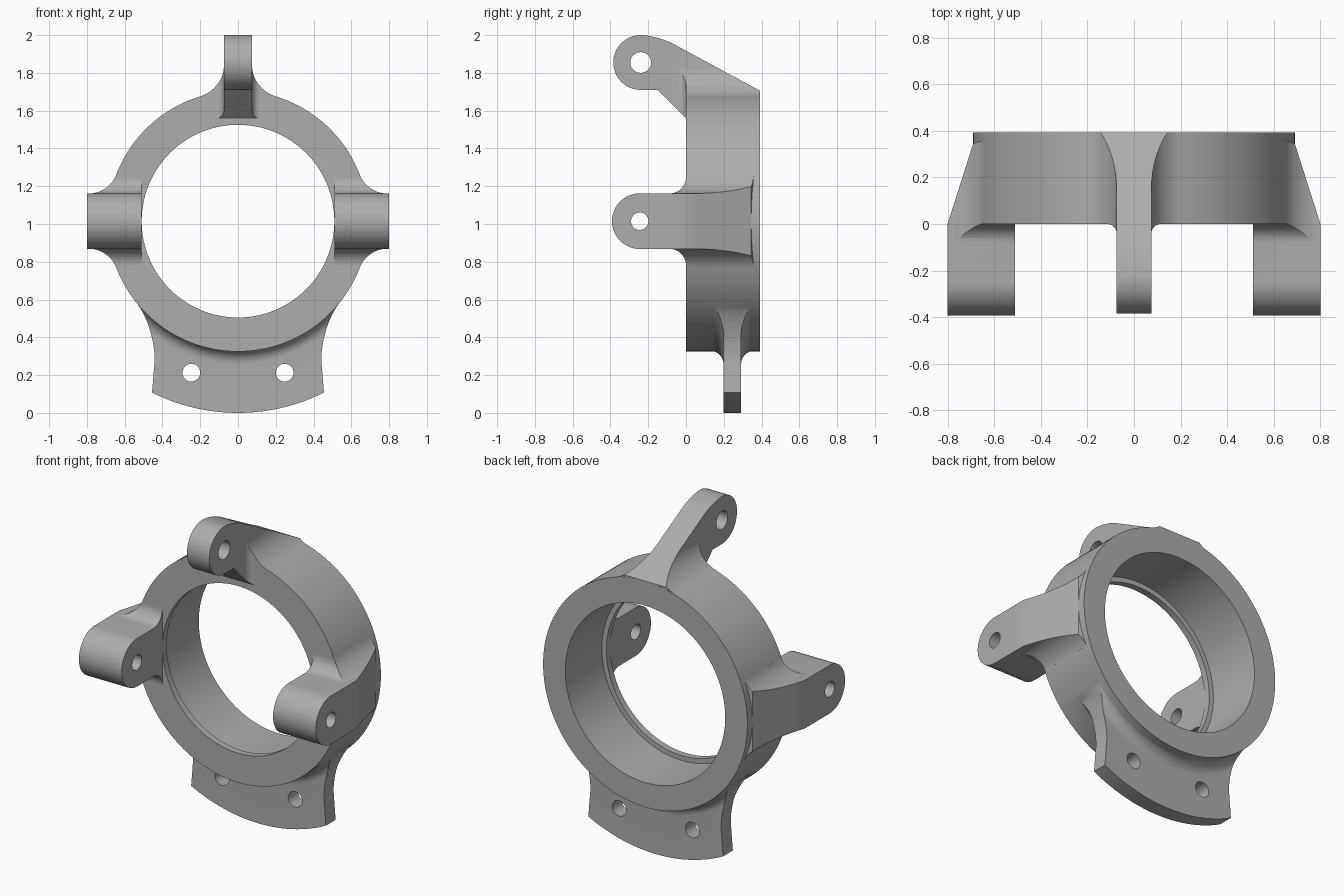
import bpy, bmesh
from math import cos, sin, pi, tau, radians
from mathutils import Matrix

if "Cube" in bpy.data.objects:
    bpy.data.objects.remove(bpy.data.objects["Cube"], do_unlink=True)

MID = 1.015     # height of the ring axis
OUTER = 0.69    # ring radius
BACK = 0.393    # ring depth

metal = bpy.data.materials.new("grey_metal")
metal.use_nodes = True
GREY = (0.42, 0.42, 0.42, 1)
metal.diffuse_color = GREY
metal.node_tree.nodes["Principled BSDF"].inputs["Base Color"].default_value = GREY


def make(name, bm):
    bmesh.ops.recalc_face_normals(bm, faces=bm.faces)
    mesh = bpy.data.meshes.new(name)
    bm.to_mesh(mesh)
    bm.free()
    mesh.materials.append(metal)
    obj = bpy.data.objects.new(name, mesh)
    bpy.context.collection.objects.link(obj)
    return obj


def prism(name, pts, axis, lo, hi):
    """Extrude a 2D outline along an axis; the outline uses the other two axes in order."""
    place = {"X": lambda a, b: (lo, a, b),
             "Y": lambda a, b: (a, lo, b),
             "Z": lambda a, b: (a, b, lo)}[axis]
    bm = bmesh.new()
    face = bm.faces.new([bm.verts.new(place(a, b)) for a, b in pts])
    out = bmesh.ops.extrude_face_region(bm, geom=[face])
    move = [hi - lo if k == axis else 0 for k in "XYZ"]
    verts = [g for g in out["geom"] if isinstance(g, bmesh.types.BMVert)]
    bmesh.ops.translate(bm, verts=verts, vec=move)
    return make(name, bm)


def combine(target, tool, operation):
    mod = target.modifiers.new("combine", "BOOLEAN")
    mod.operation, mod.solver, mod.object = operation, "EXACT", tool
    bpy.context.view_layer.objects.active = target
    bpy.ops.object.modifier_apply(modifier=mod.name)
    bpy.data.objects.remove(tool, do_unlink=True)
    return target


def arc(cx, cy, r, a0=0.0, a1=360.0, n=24):
    return [(cx + r * cos(radians(a0 + (a1 - a0) * i / n)),
             cy + r * sin(radians(a0 + (a1 - a0) * i / n))) for i in range(n + 1)]


def circle(cx, cy, r, n=32):
    return arc(cx, cy, r, n=n)[:-1]


def fillet(a, c, b, n=10):
    """Conic blend from a to b with corner c; a quarter circle when the corner is square."""
    pts = []
    for i in range(n + 1):
        t = i / n
        u, v, w = (1 - t) ** 2, 2 * t * (1 - t) * 0.7071, t * t
        pts.append(tuple((u * a[k] + v * c[k] + w * b[k]) / (u + v + w) for k in (0, 1)))
    return pts


def mirror_x(half):
    return half + [(-x, z) for x, z in reversed(half)]


def mirror_z(half):
    return half + [(x, 2 * MID - z) for x, z in reversed(half)]


# Ring disc, bored out at the end
body = prism("mounting_ring", circle(0, MID, OUTER, 144), "Y", 0, BACK)

# Bottom flange: turned section with blends, trimmed to its outline
section = [(0.6, 0.13)] + fillet((0.687, 0.13), (0.687, 0.198), (0.755, 0.198))
section += [(MID, 0.198), (MID, 0.292)]
section += fillet((0.755, 0.292), (0.687, 0.292), (0.687, 0.36)) + [(0.6, 0.36)]
bm = bmesh.new()
loop = [bm.verts.new((r, y, MID)) for r, y in section]
edges = [bm.edges.new((loop[i - 1], loop[i])) for i in range(len(loop))]
bmesh.ops.spin(bm, geom=loop + edges, cent=(0, 0, MID), axis=(0, 1, 0),
               angle=tau, steps=144, use_merge=True)
bmesh.ops.remove_doubles(bm, verts=bm.verts, dist=0.0001)
flange = make("bottom_flange", bm)
outline = [(0.467, -0.05), (0.455, 0.108)]
outline += fillet((0.441, 0.28), (0.44, 0.465), (0.535, 0.579)) + [(0.3, 0.8)]
combine(flange, prism("flange_outline", mirror_x(outline), "Y", 0.05, 0.45), "INTERSECT")
combine(body, flange, "UNION")

# Side lugs: three crossing outlines, made for each side
HALF, EYE = 0.147, -0.245
lug_top = MID + HALF
lug_side = [(0.5, 1.3), (0, 1.3)]
lug_side += fillet((0, 1.25), (0, lug_top), (-0.085, lug_top))
lug_side += arc(EYE, MID, HALF, 90, 180, 14)
lug_side = lug_side[:-1] + [(EYE - HALF, MID)]
lug_side = lug_side[:-1] + [(y, 2 * MID - z) for y, z in reversed(lug_side)]
lug_front = [(1, lug_top)] + fillet((0.78, lug_top), (0.681, lug_top), (0.645, 1.26))
lug_front = mirror_z(lug_front + [(0.4, 1.26)])
lug_plan = [(0.4, -0.6), (0.8, -0.6), (0.8, 0), (0.69, 0.345), (0.645, 0.36), (0.4, 0.37)]
for s, side in ((1, "left"), (-1, "right")):
    lug = prism(side + "_lug", lug_side, "X", s * 0.511, s * 0.9)
    combine(lug, prism("front_outline", [(s * x, z) for x, z in lug_front], "Y", -0.7, 0.7), "INTERSECT")
    combine(lug, prism("plan_outline", [(s * x, y) for x, y in lug_plan], "Z", 0.5, 1.5), "INTERSECT")
    combine(body, lug, "UNION")

# Top lug: sloping arm flaring into the ring
arm_side = [(0.38, 1.6), (BACK, 1.705)]
arm_side += fillet((-0.07, 1.955), (-0.155, 2.0), (-0.24, 2.0))
arm_side += arc(-0.24, 1.855, 0.145, 90, 270)[1:]
arm_side += [(-0.15, 1.71), (0, 1.56), (0.3, 1.57)]
arm_front = [(0.075, 2.1)] + fillet((0.075, 1.83), (0.075, 1.713), (0.2, 1.675)) + [(0.2, 1.4)]
arm_plan = [(0.075, -0.6)] + fillet((0.075, -0.04), (0.075, 0), (0.115, 0)) + [(0.3, 0), (0.3, 0.5)]
arm = prism("top_lug", arm_side, "X", -0.25, 0.25)
combine(arm, prism("front_outline", mirror_x(arm_front), "Y", -0.7, 0.7), "INTERSECT")
combine(arm, prism("plan_outline", mirror_x(arm_plan), "Z", 1.3, 2.2), "INTERSECT")
combine(body, arm, "UNION")

# Stepped bore, with a thin lip at the front
combine(body, prism("lip_bore", circle(0, MID, 0.51, 144), "Y", -1, 0.2), "DIFFERENCE")
combine(body, prism("main_bore", circle(0, MID, 0.54, 144), "Y", 0.04, 1), "DIFFERENCE")

# Pin and bolt holes
combine(body, prism("side_pin", circle(EYE, MID, 0.046), "X", -1, 1), "DIFFERENCE")
combine(body, prism("top_pin", circle(-0.24, 1.855, 0.055), "X", -0.3, 0.3), "DIFFERENCE")
for x in (-0.247, 0.247):
    combine(body, prism("bolt", circle(x, 0.213, 0.047), "Y", 0.1, 0.4), "DIFFERENCE")

# Smooth curved faces, keep edges crisp
bpy.ops.object.select_all(action="DESELECT")
body.select_set(True)
bpy.context.view_layer.objects.active = body
bpy.ops.object.shade_smooth_by_angle(angle=radians(25))
